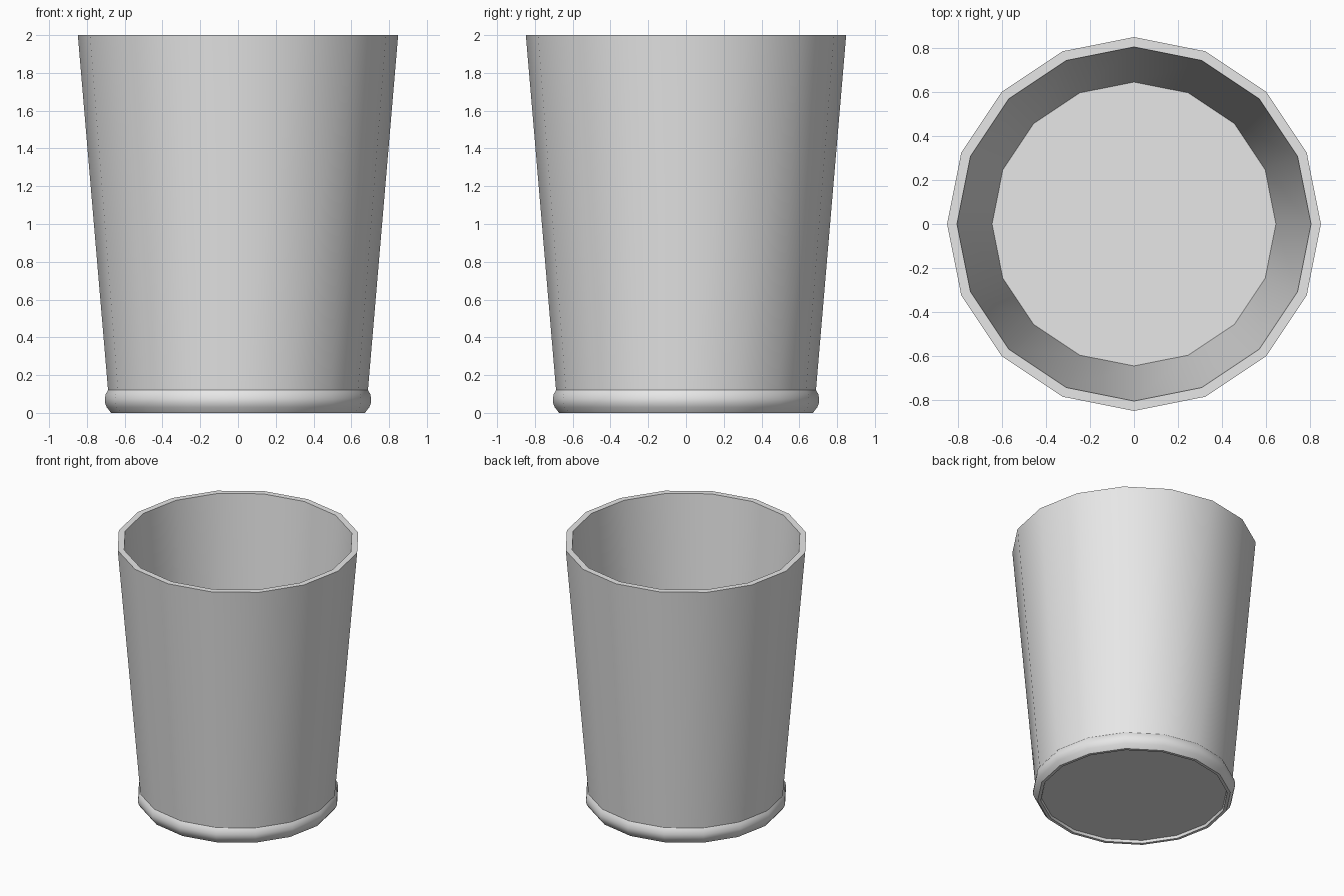
import bpy, bmesh, math

if "Cube" in bpy.data.objects:
    bpy.data.objects.remove(bpy.data.objects["Cube"])

SIDES = 16

grey = bpy.data.materials.new("light grey")
grey.diffuse_color = (0.8, 0.8, 0.8, 1)
grey.use_nodes = True
grey.node_tree.nodes["Principled BSDF"].inputs["Base Color"].default_value = grey.diffuse_color


def lathe(name, profile, material):
    """Turn a (radius, z) profile around z and cap both ends."""
    bm = bmesh.new()
    rings = []
    for r, z in profile:
        rings.append([bm.verts.new((r * math.cos(2 * math.pi * i / SIDES),
                                    r * math.sin(2 * math.pi * i / SIDES), z))
                      for i in range(SIDES)])
    for a, b in zip(rings, rings[1:]):
        for i in range(SIDES):
            j = (i + 1) % SIDES
            bm.faces.new((a[i], a[j], b[j], b[i]))
    bm.faces.new(rings[0])
    bm.faces.new(rings[-1])
    bmesh.ops.recalc_face_normals(bm, faces=bm.faces[:])
    mesh = bpy.data.meshes.new(name)
    bm.to_mesh(mesh)
    bm.free()
    mesh.materials.append(material)
    obj = bpy.data.objects.new(name, mesh)
    bpy.context.collection.objects.link(obj)
    bpy.ops.object.select_all(action='DESELECT')
    obj.select_set(True)
    bpy.context.view_layer.objects.active = obj
    bpy.ops.object.shade_smooth_by_angle(angle=math.radians(32))
    return obj


lathe("cup", [
    (0.645, 0.02), (0.65, 0.0),                    # recessed underside
    (0.672, 0.0), (0.695, 0.03), (0.705, 0.055),   # rounded foot bead
    (0.705, 0.075), (0.70, 0.10), (0.688, 0.12),
    (0.848, 2.0), (0.803, 2.0),                    # tapered wall and rim
    (0.644, 0.10),                                 # inner wall down to floor
], grey)
